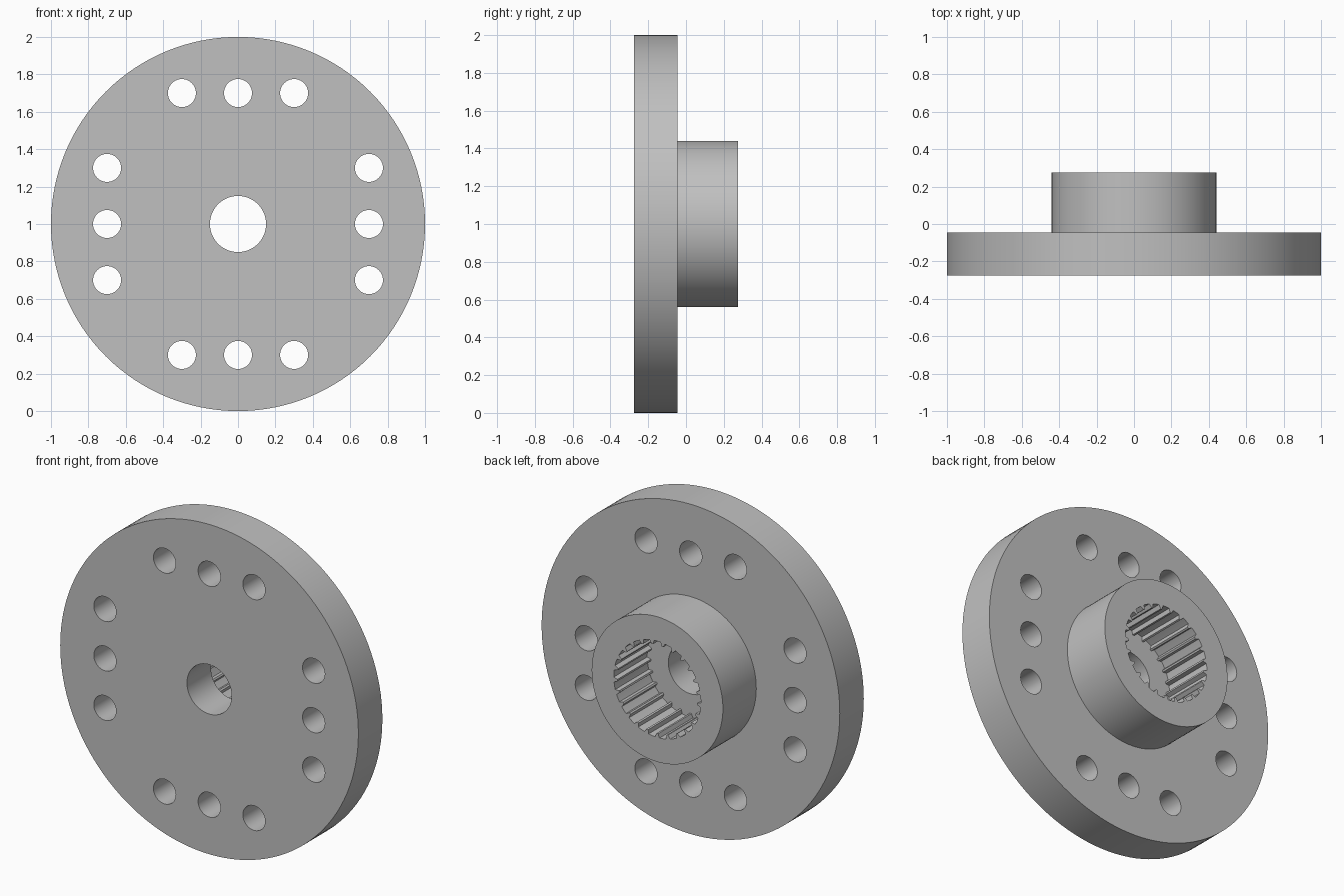
import bpy, bmesh
from math import sin, cos, pi

if "Cube" in bpy.data.objects:
    bpy.data.objects.remove(bpy.data.objects["Cube"])

FRONT, STEP, BACK = -0.275, -0.045, 0.275   # depth of each face
CENTRE_Z = 1.0
TEETH = 25

steel = bpy.data.materials.new("grey_metal")
steel.use_nodes = True
colour = (0.53, 0.53, 0.53, 1)
steel.diffuse_color = colour
steel.node_tree.nodes["Principled BSDF"].inputs["Base Color"].default_value = colour


def circle(radius, count, x=0, z=0):
    return [(x + radius * sin(2 * pi * i / count), z + radius * cos(2 * pi * i / count))
            for i in range(count)]


def spline_outline(root, tip):
    """Internal teeth: wide grooves parted by narrower ridges."""
    points = []
    for t in range(TEETH):
        for offset, r in ((-0.30, root), (0.0, root), (0.30, root), (0.42, tip), (0.58, tip)):
            a = 2 * pi * (t + offset) / TEETH
            points.append((r * sin(a), r * cos(a)))
    return points


bm = bmesh.new()


def ring(points, y):
    verts = [bm.verts.new((x, y, z + CENTRE_Z)) for x, z in points]
    return [bm.edges.new((a, b)) for a, b in zip(verts, verts[1:] + verts[:1])], verts


def wall(points, y0, y1):
    """Sweep an outline from y0 to y1 and return its two edge rings."""
    (e0, v0), (e1, v1) = ring(points, y0), ring(points, y1)
    n = len(points)
    for i in range(n):
        j = (i + 1) % n
        bm.faces.new((v0[i], v0[j], v1[j], v1[i]))
    return e0, e1


def cap(*rings):
    edges = [e for r in rings for e in r]
    bmesh.ops.triangle_fill(bm, use_beauty=True, edges=edges, normal=(0, 1, 0))


# Walls of the flange, hub, bore and splined socket
rim_front, rim_back = wall(circle(1.0, 128), FRONT, STEP)
hub_base, hub_end = wall(circle(0.44, 96), STEP, BACK)
bore_front, bore_back = wall(circle(0.15, 64), FRONT, STEP)
socket_floor, socket_mouth = wall(spline_outline(0.292, 0.268), STEP, BACK)

# Four rows of three bolt holes
holes = []
for side in (-0.7, 0.7):
    for along in (-0.3, 0, 0.3):
        holes.append(wall(circle(0.075, 40, along, side), FRONT, STEP))
        holes.append(wall(circle(0.075, 40, side, along), FRONT, STEP))

# Flat faces: flange front and back, socket floor, hub end
cap(rim_front, bore_front, *[h[0] for h in holes])
cap(rim_back, hub_base, *[h[1] for h in holes])
cap(socket_floor, bore_back)
cap(hub_end, socket_mouth)
bmesh.ops.recalc_face_normals(bm, faces=bm.faces[:])

mesh = bpy.data.meshes.new("flanged_spline_hub")
bm.to_mesh(mesh)
bm.free()
mesh.materials.append(steel)
hub = bpy.data.objects.new("flanged_spline_hub", mesh)
bpy.context.collection.objects.link(hub)

bpy.ops.object.select_all(action="DESELECT")
hub.select_set(True)
bpy.context.view_layer.objects.active = hub
bpy.ops.object.shade_smooth_by_angle(angle=pi / 7)
